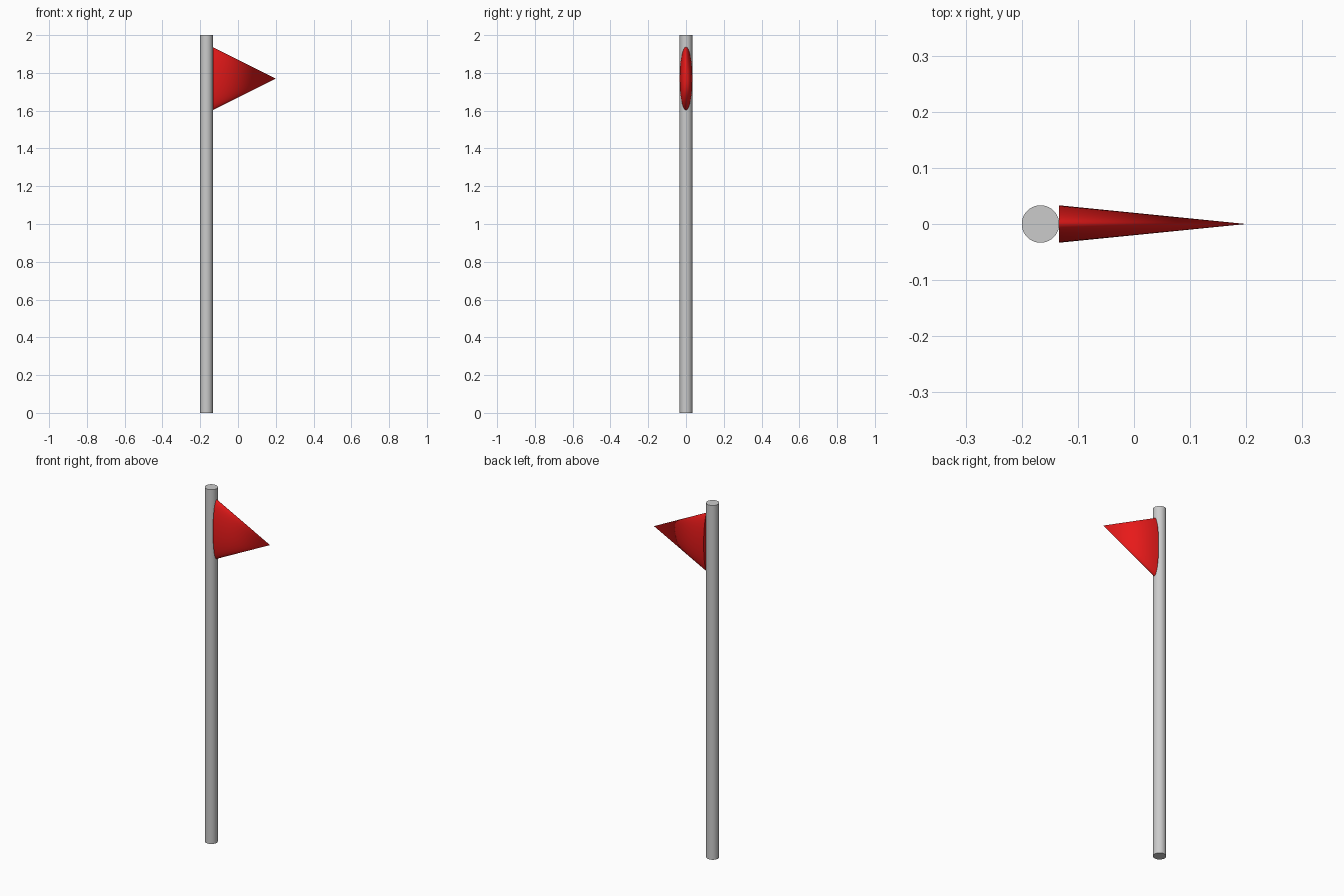
import bpy
from math import pi, radians

if "Cube" in bpy.data.objects:
    bpy.data.objects.remove(bpy.data.objects["Cube"])

POLE_R = 1 / 30
FLAG_LEN = 1 / 3
POLE_X = -0.2 + POLE_R


def finish(name, angle=30):
    """Name the active object, apply its transform and smooth its round sides."""
    obj = bpy.context.object
    obj.name = name
    bpy.ops.object.transform_apply(location=False, rotation=True, scale=True)
    bpy.ops.object.shade_smooth_by_angle(angle=radians(angle))
    return obj


# Pole: upright round post
bpy.ops.mesh.primitive_cylinder_add(vertices=64, radius=POLE_R, depth=2,
                                    location=(POLE_X, 0, 1))
finish("pole")

# Pennant: flattened cone whose base touches the pole and tip points to +x
bpy.ops.mesh.primitive_cone_add(vertices=64, radius1=FLAG_LEN / 2, radius2=0,
                                depth=FLAG_LEN, rotation=(0, pi / 2, 0),
                                location=(POLE_X + POLE_R + FLAG_LEN / 2, 0, 1.77))
bpy.context.object.scale = (1, 0.2, 1)
flag = finish("pennant")

red = bpy.data.materials.new("red")
red.diffuse_color = (0.8, 0.01, 0.01, 1)
red.use_nodes = True
red.node_tree.nodes["Principled BSDF"].inputs["Base Color"].default_value = red.diffuse_color
flag.data.materials.append(red)
